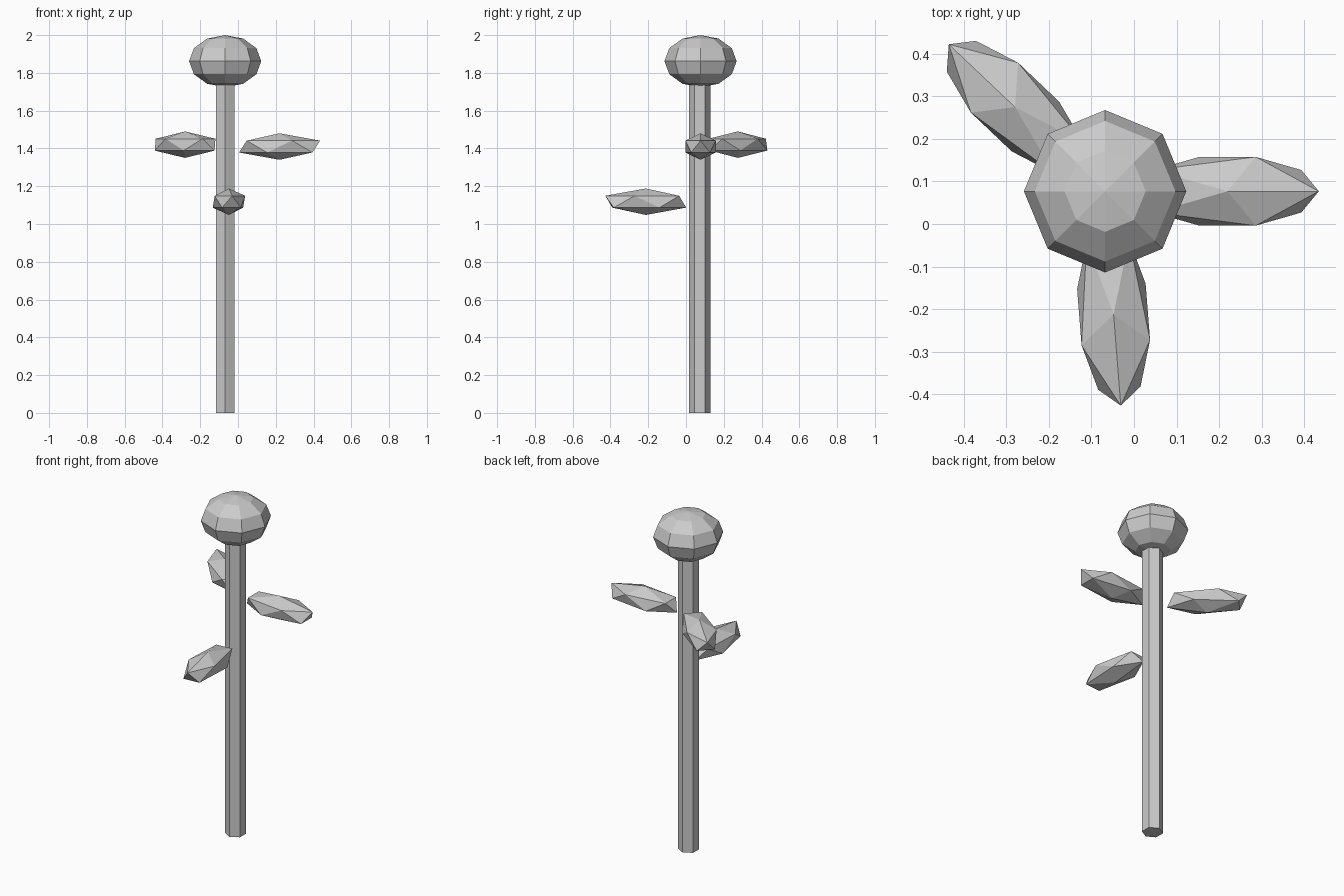
import bpy
from math import radians

cube = bpy.data.objects.get("Cube")
if cube:
    bpy.data.objects.remove(cube, do_unlink=True)

# One plain grey for every part
GREY = (0.6, 0.6, 0.6, 1.0)
grey = bpy.data.materials.new("plain grey")
grey.use_nodes = True
grey.diffuse_color = GREY
grey.node_tree.nodes["Principled BSDF"].inputs["Base Color"].default_value = GREY

STEM_X, STEM_Y = -0.068, 0.077
STEM_HEIGHT = 1.8


def finish(name, scale=(1, 1, 1)):
    """Name, scale and colour the primitive that was just added."""
    part = bpy.context.object
    part.name = name
    part.scale = scale
    part.data.materials.append(grey)
    bpy.ops.object.shade_flat()
    return part


# Six-sided stem, its top hidden inside the flower head
bpy.ops.mesh.primitive_cylinder_add(
    vertices=6, radius=0.057, depth=STEM_HEIGHT,
    location=(STEM_X, STEM_Y - 0.004, STEM_HEIGHT / 2))
finish("stem")

# Flattened, faceted flower head
bpy.ops.mesh.primitive_uv_sphere_add(
    segments=8, ring_count=6, radius=1, location=(STEM_X, STEM_Y, 1.862))
finish("flower_head", (0.191, 0.191, 0.138))

# Leaves: stretched twenty-sided solids pointing away from the stem
leaves = {
    "left_leaf": ((0.22, 0.077, 1.41), 0),
    "front_leaf": ((-0.048, -0.213, 1.118), -85.5),
    "back_right_leaf": ((-0.28, 0.275, 1.42), 136.5),
}
for name, (centre, angle) in leaves.items():
    bpy.ops.mesh.primitive_ico_sphere_add(
        subdivisions=1, radius=1, location=centre,
        rotation=(0, 0, radians(angle)))
    finish(name, (0.24, 0.095, 0.07))
